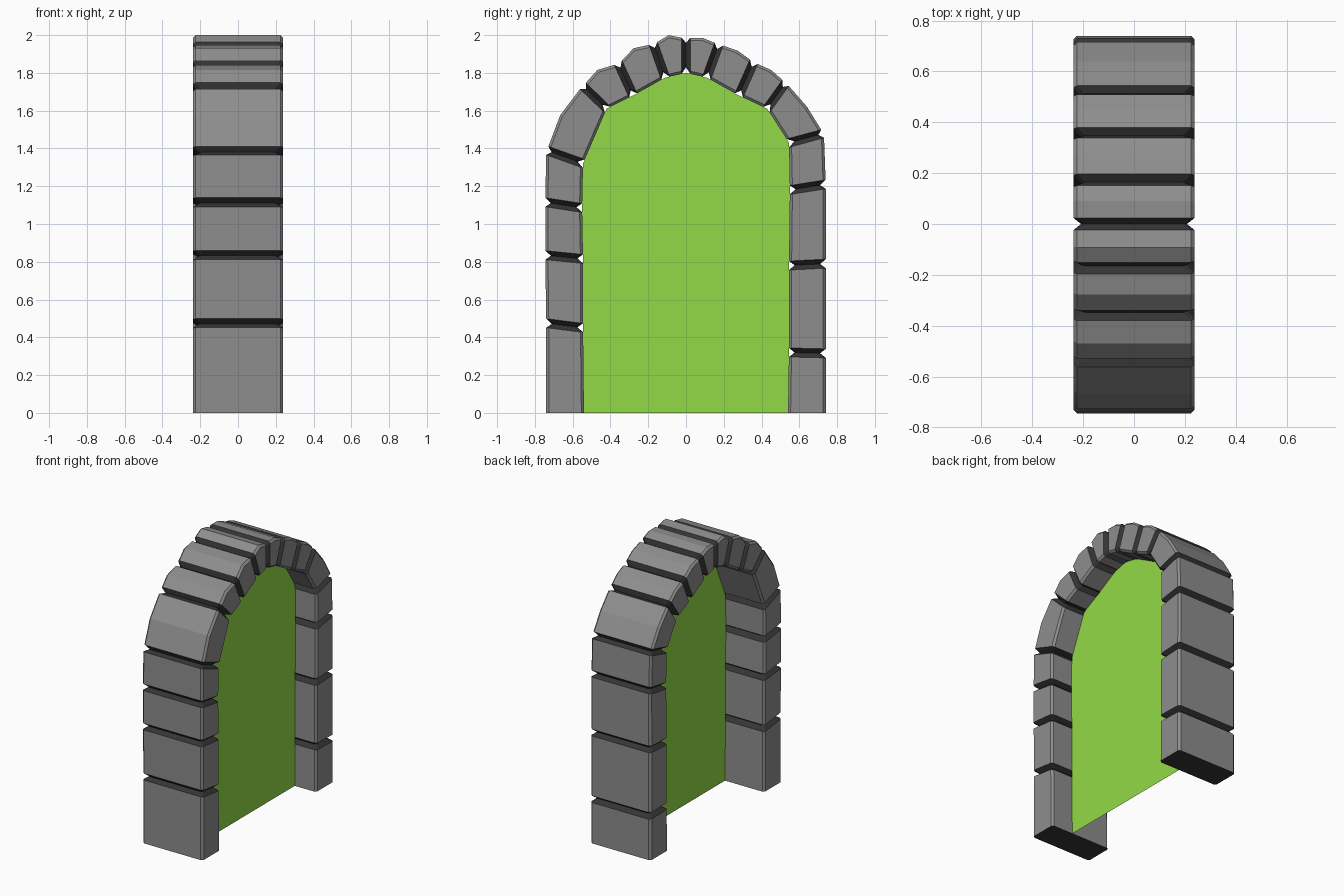
import bpy, bmesh
from mathutils import Vector

if "Cube" in bpy.data.objects:
    bpy.data.objects.remove(bpy.data.objects["Cube"])


def material(name, rgb):
    m = bpy.data.materials.new(name)
    m.diffuse_color = (*rgb, 1)
    m.use_nodes = True
    m.node_tree.nodes["Principled BSDF"].inputs["Base Color"].default_value = m.diffuse_color
    return m


GREY = material("stone grey", (0.27, 0.27, 0.27))
DARK = material("dark joint", (0.035, 0.035, 0.035))
GREEN = material("portal green", (0.29, 0.70, 0.062))

HALF = 0.238      # half depth of the arch in x
CH = 0.014        # chamfer of the long edges
INSET = 0.03      # how far the joints are recessed
GAP = 0.024       # half width of a joint

# Joints along the arch: outer (y, z), inner (y, z)
JOINTS = [
    (-.74, 0, -.54, 0), (-.74, .475, -.545, .45), (-.745, .835, -.545, .815),
    (-.745, 1.115, -.55, 1.085), (-.74, 1.39, -.545, 1.32),
    (-.55, 1.735, -.42, 1.61), (-.36, 1.855, -.28, 1.68),
    (-.175, 1.96, -.11, 1.775), (0, 1.99, 0, 1.80),
    (.175, 1.955, .11, 1.775), (.36, 1.86, .28, 1.68),
    (.53, 1.75, .43, 1.61), (.73, 1.48, .545, 1.43),
    (.74, 1.21, .55, 1.18), (.74, .79, .545, .78),
    (.74, .315, .545, .32), (.74, 0, .54, 0),
]
LAST = len(JOINTS) - 1


def ring(bm, outer, inner, inset):
    """Chamfered rectangle across the arch, from outer to inner edge."""
    d = (inner - outer).normalized()
    o, i, h = outer + d * inset, inner - d * inset, HALF - inset
    pts = [(-h, o + d * CH), (-h + CH, o), (h - CH, o), (h, o + d * CH),
           (h, i - d * CH), (h - CH, i), (-h + CH, i), (-h, i - d * CH)]
    return [bm.verts.new((x, p.x, p.y)) for x, p in pts]


def stone(k):
    a, b = JOINTS[k], JOINTS[k + 1]
    o0, i0 = Vector(a[:2]), Vector(a[2:])
    o1, i1 = Vector(b[:2]), Vector(b[2:])
    do, di = (o1 - o0).normalized() * GAP, (i1 - i0).normalized() * GAP
    bm = bmesh.new()
    rings, dark = [], []
    # recessed start, full body, recessed end; the feet stay flat
    if k > 0:
        rings.append(ring(bm, o0, i0, INSET))
        dark.append(True)
        rings.append(ring(bm, o0 + do, i0 + di, 0))
    else:
        rings.append(ring(bm, o0, i0, 0))
    if 4 <= k <= 11:                       # outward bulge of arch stones
        bulge = 0.025 if k < 8 else 0.012
        om, im = (o0 + o1) / 2, (i0 + i1) / 2
        rings.append(ring(bm, om + (om - im).normalized() * bulge, im, 0))
        dark.append(False)
    dark.append(False)
    if k < LAST - 1:
        rings.append(ring(bm, o1 - do, i1 - di, 0))
        rings.append(ring(bm, o1, i1, INSET))
        dark.append(True)
    else:
        rings.append(ring(bm, o1, i1, 0))
    for r, s, is_dark in zip(rings, rings[1:], dark):
        for j in range(8):
            f = bm.faces.new((r[j], r[(j + 1) % 8], s[(j + 1) % 8], s[j]))
            f.material_index = int(is_dark)
    for r in (rings[0], rings[-1]):        # dark end caps
        bm.faces.new(r).material_index = 1
    bmesh.ops.recalc_face_normals(bm, faces=bm.faces)
    finish(bm, f"arch_stone_{k + 1}", (GREY, DARK))


def finish(bm, name, mats):
    me = bpy.data.meshes.new(name)
    bm.to_mesh(me)
    bm.free()
    for m in mats:
        me.materials.append(m)
    bpy.context.collection.objects.link(bpy.data.objects.new(name, me))


for k in range(LAST):
    stone(k)

# Flat green panel filling the opening
bm = bmesh.new()
bm.faces.new([bm.verts.new((0.07, j[2], j[3])) for j in reversed(JOINTS)])
bmesh.ops.recalc_face_normals(bm, faces=bm.faces)
finish(bm, "green_panel", (GREEN,))
